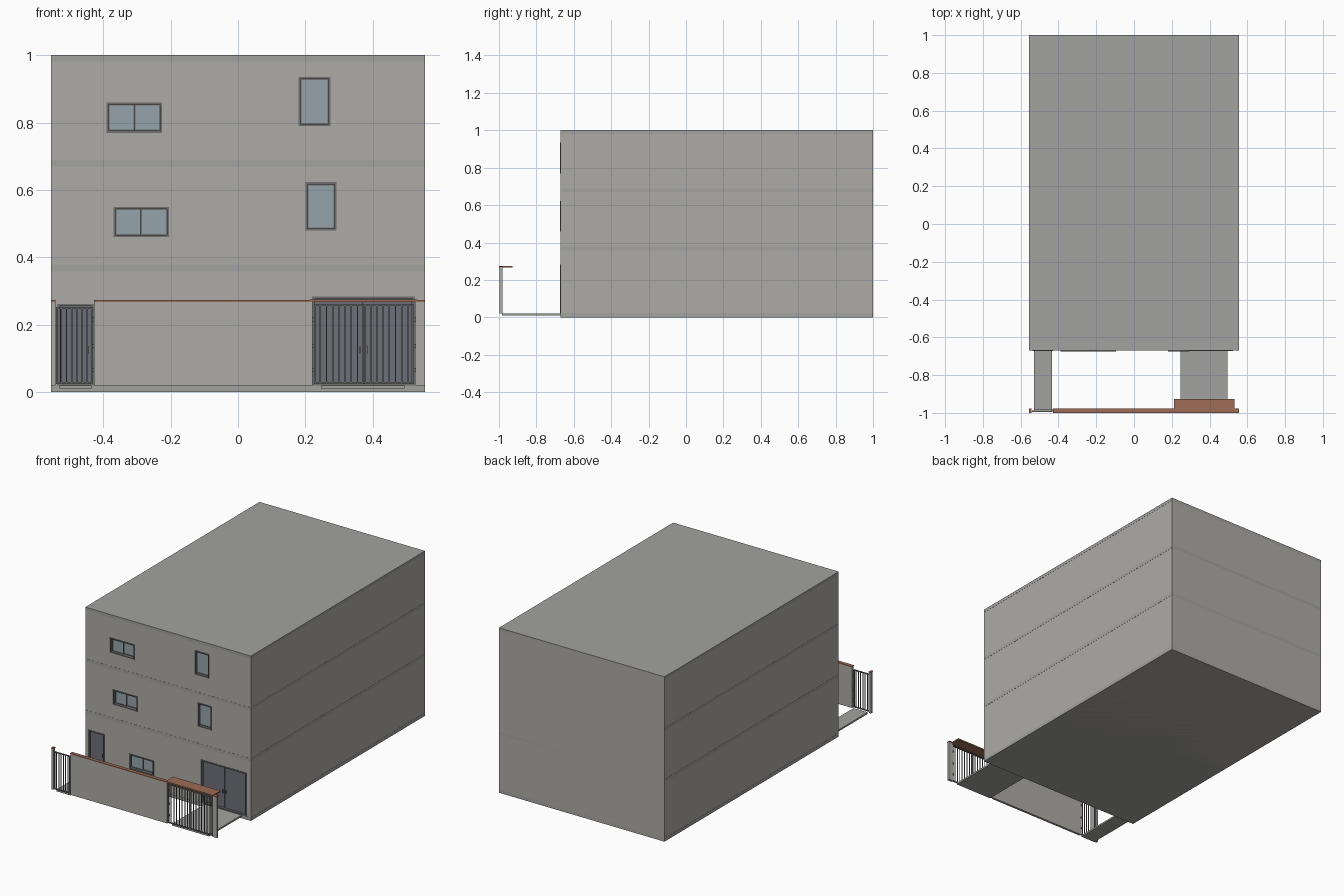
import bpy, bmesh

if "Cube" in bpy.data.objects:
    bpy.data.objects.remove(bpy.data.objects["Cube"])

def material(name, rgb):
    m = bpy.data.materials.new(name)
    m.diffuse_color = (*rgb, 1)
    m.use_nodes = True
    m.node_tree.nodes["Principled BSDF"].inputs["Base Color"].default_value = m.diffuse_color
    return m

WALL = material("warm_plaster", (0.42, 0.41, 0.38))
SLAB = material("slab_grey", (0.36, 0.36, 0.355))
FRAME = material("frame_grey", (0.16, 0.16, 0.165))
GLASS = material("window_glass", (0.30, 0.37, 0.41))
DOOR = material("door_grey", (0.15, 0.16, 0.185))
TILE = material("brown_tile", (0.34, 0.15, 0.09))

def boxes(name, parts, mat):
    """One object made of boxes given as (x0, x1, y0, y1, z0, z1)."""
    bm = bmesh.new()
    for x0, x1, y0, y1, z0, z1 in parts:
        vs = bmesh.ops.create_cube(bm, size=1)["verts"]
        for v in vs:
            v.co = (x1 if v.co.x > 0 else x0, y1 if v.co.y > 0 else y0, z1 if v.co.z > 0 else z0)
    me = bpy.data.meshes.new(name)
    bm.to_mesh(me)
    bm.free()
    ob = bpy.data.objects.new(name, me)
    bpy.context.collection.objects.link(ob)
    if mat:
        me.materials.append(mat)
    return ob

def ring(x0, x1, y0, y1, z0, z1, t):
    """Four boxes forming a rectangular frame."""
    return [(x0, x0 + t, y0, y1, z0, z1), (x1 - t, x1, y0, y1, z0, z1),
            (x0 + t, x1 - t, y0, y1, z0, z0 + t), (x0 + t, x1 - t, y0, y1, z1 - t, z1)]

W, F = 0.555, -0.67  # half width, front face of the building

# openings: (name, x0, x1, z0, z1, leaves)
windows = [("upper_left_window", -0.39, -0.225, 0.77, 0.86, 2),
           ("middle_left_window", -0.37, -0.205, 0.46, 0.55, 2),
           ("ground_window", -0.26, -0.095, 0.10, 0.19, 2),
           ("upper_right_window", 0.18, 0.275, 0.79, 0.935, 1),
           ("middle_right_window", 0.20, 0.292, 0.48, 0.623, 1)]
doors = [("side_door", -0.537, -0.428, 0.02, 0.262, 1),
         ("double_door", 0.22, 0.525, 0.02, 0.283, 2)]

# building body with recessed openings
body = boxes("building_body", [(-W, W, F, 1, 0, 1)], WALL)
cutter = boxes("opening_cutter", [(a + .003, b - .003, F - 0.05, F + 0.028, c + .003, d - .003)
                                  for _, a, b, c, d, _ in windows + doors], None)
cutter.hide_render = True
cutter.hide_viewport = True
mod = body.modifiers.new("openings", "BOOLEAN")
mod.operation, mod.object, mod.solver = "DIFFERENCE", cutter, "EXACT"

# floor slab bands
e = 0.0008
boxes("floor_bands", [(-W - e, W + e, F - e, 1, a, b) for a, b in
                      ((0, 0.02), (0.358, 0.378), (0.67, 0.688), (0.982, 1.0005))], SLAB)

# windows: outer frame, sashes and glass
for name, a, b, c, d, n in windows:
    boxes(name + "_frame", ring(a, b, F - 0.004, F + 0.026, c, d, 0.006), FRAME)
    w = (b - a - 0.012) / n
    sash, pane = [], []
    for i in range(n):
        s = a + 0.006 + i * w
        y = F + 0.012 + 0.005 * i
        sash += ring(s, s + w, y, y + 0.006, c + 0.006, d - 0.006, 0.003)
        pane.append((s + 0.003, s + w - 0.003, y + 0.002, y + 0.004, c + 0.009, d - 0.009))
    boxes(name + "_sashes", sash, FRAME)
    boxes(name + "_glass", pane, GLASS)

# doors: frame, leaves and handles
for name, a, b, c, d, n in doors:
    boxes(name + "_frame", ring(a, b, F - 0.003, F + 0.026, c, d, 0.007), FRAME)
    w = (b - a - 0.014) / n
    boxes(name + "_leaves", [(a + 0.007 + i * w + 0.0008, a + 0.007 + (i + 1) * w - 0.0008,
                              F + 0.012, F + 0.022, c + 0.007, d - 0.007) for i in range(n)], DOOR)
    xs = [b - 0.016] if n == 1 else [(a + b) / 2 - 0.01, (a + b) / 2 + 0.01]
    boxes(name + "_handles", [(x - 0.002, x + 0.002, F + 0.004, F + 0.012, 0.115, 0.135)
                              for x in xs], FRAME)

# paths from the gates to the doors
boxes("side_path", [(-0.53, -0.435, -0.985, F, 0.01, 0.02)], SLAB)
boxes("main_path", [(0.247, 0.495, -0.985, F, 0.01, 0.02)], SLAB)

# boundary wall, end posts and brown coping
runs = [(-W, -0.542), (-0.428, 0.222), (0.527, W)]
boxes("boundary_wall", [(-0.428, 0.222, -0.996, -0.982, 0.02, 0.268)], WALL)
boxes("end_posts", [(a, b, -0.996, -0.982, 0.02, 0.268) for a, b in (runs[0], runs[2])], WALL)
boxes("wall_coping", [(a, b, -1.0, -0.978, 0.268, 0.273) for a, b in runs], TILE)

# canopy over the main gate
boxes("gate_canopy", [(0.213, 0.532, -1.0, -0.927, 0.267, 0.275)], TILE)

# barred gates: rails, stiles and bars
def gate(name, a, b, z0, z1, bars, hinge_x):
    y = -0.991
    parts = ring(a, b, y - 0.004, y + 0.004, z0, z1, 0.005)
    step = (b - a) / (bars + 1)
    parts += [(a + i * step - 0.002, a + i * step + 0.002, y - 0.002, y + 0.002,
               z0 + 0.005, z1 - 0.005) for i in range(1, bars + 1)]
    boxes(name, parts, FRAME)
    boxes(name + "_hinges", [(hinge_x - 0.006, hinge_x + 0.006, y + 0.004, y + 0.010, z, z + 0.012)
                             for z in (0.06, 0.13, 0.21)], FRAME)

gate("side_gate", -0.540, -0.432, 0.024, 0.252, 6, -0.430)
gate("main_gate_left_leaf", 0.226, 0.3735, 0.024, 0.26, 7, 0.224)
gate("main_gate_right_leaf", 0.3755, 0.523, 0.024, 0.26, 7, 0.525)
